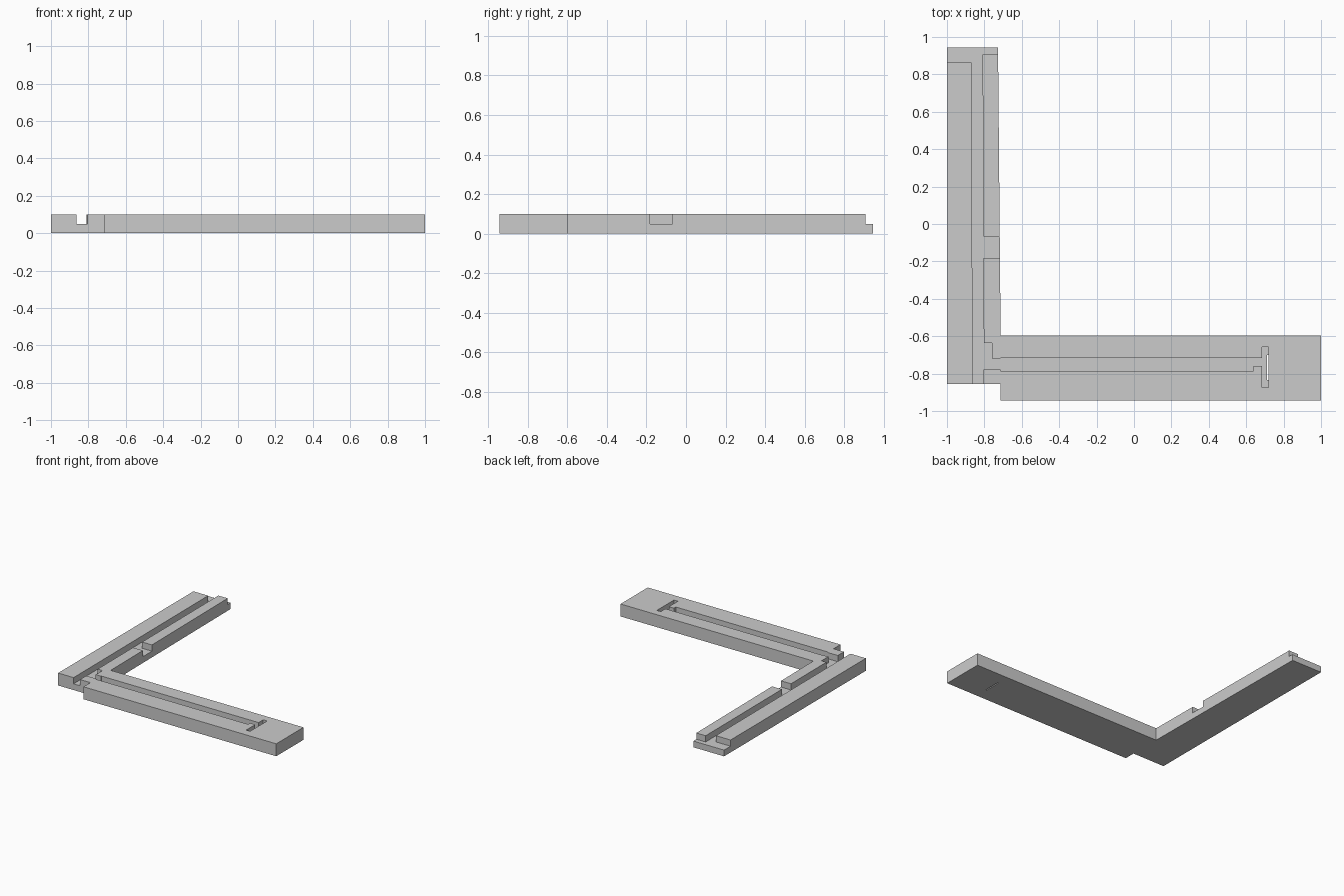
import bpy
import bmesh

if "Cube" in bpy.data.objects:
    bpy.data.objects.remove(bpy.data.objects["Cube"])

TOP, FLOOR = 0.10, 0.05


def prism(name, outline, z0, z1):
    """Extrude a plan outline between two heights."""
    bm = bmesh.new()
    face = bm.faces.new([bm.verts.new((x, y, z0)) for x, y in outline])
    ext = bmesh.ops.extrude_face_region(bm, geom=[face])
    verts = [g for g in ext["geom"] if isinstance(g, bmesh.types.BMVert)]
    bmesh.ops.translate(bm, verts=verts, vec=(0, 0, z1 - z0))
    bmesh.ops.recalc_face_normals(bm, faces=bm.faces)
    mesh = bpy.data.meshes.new(name)
    bm.to_mesh(mesh)
    bm.free()
    obj = bpy.data.objects.new(name, mesh)
    bpy.context.collection.objects.link(obj)
    return obj


def rect(x0, x1, y0, y1):
    return [(x0, y0), (x1, y0), (x1, y1), (x0, y1)]


def carve(obj, outline, z0=FLOOR):
    """Cut a pocket with the given plan outline down to z0."""
    cutter = prism("cutter", outline, z0, TOP + 0.05)
    cutter.hide_render = True
    mod = obj.modifiers.new("pocket", 'BOOLEAN')
    mod.operation = 'DIFFERENCE'
    mod.solver = 'EXACT'
    mod.object = cutter
    bpy.context.view_layer.objects.active = obj
    bpy.ops.object.modifier_apply(modifier=mod.name)
    bpy.data.objects.remove(cutter, do_unlink=True)


# Long arm: slightly tapered bar
long_arm = prism("long_arm", [(-1, -0.855), (-0.713, -0.855), (-0.713, -0.6),
                              (-0.727, 0.945), (-1, 0.945)], 0, TOP)
# Lengthwise groove with a stepped branch at the corner
carve(long_arm, [(-0.862, -0.9), (-0.805, -0.9), (-0.805, -0.777), (-0.7, -0.777),
                 (-0.7, -0.72), (-0.76, -0.72), (-0.76, -0.635), (-0.803, -0.635),
                 (-0.81, 1.0), (-0.87, 1.0)])
# Side opening in the inner rail
carve(long_arm, rect(-0.83, -0.7, -0.183, -0.067))
# Half-height lips at the far end
carve(long_arm, rect(-1.1, -0.84, 0.863, 1.0))
carve(long_arm, rect(-0.84, -0.7, 0.907, 1.0))

# Cross arm: wide bar with a groove ending in a T-shaped slot
cross_arm = prism("cross_arm", rect(-0.713, 1, -0.943, -0.597), 0, TOP)
carve(cross_arm, [(-0.8, -0.785), (0.64, -0.785), (0.64, -0.76), (0.685, -0.76),
                  (0.685, -0.875), (0.72, -0.875), (0.72, -0.658), (0.685, -0.658),
                  (0.685, -0.717), (-0.8, -0.717)])
# Narrow slit right through the slot floor
carve(cross_arm, rect(0.711, 0.72, -0.835, -0.70), -0.05)
